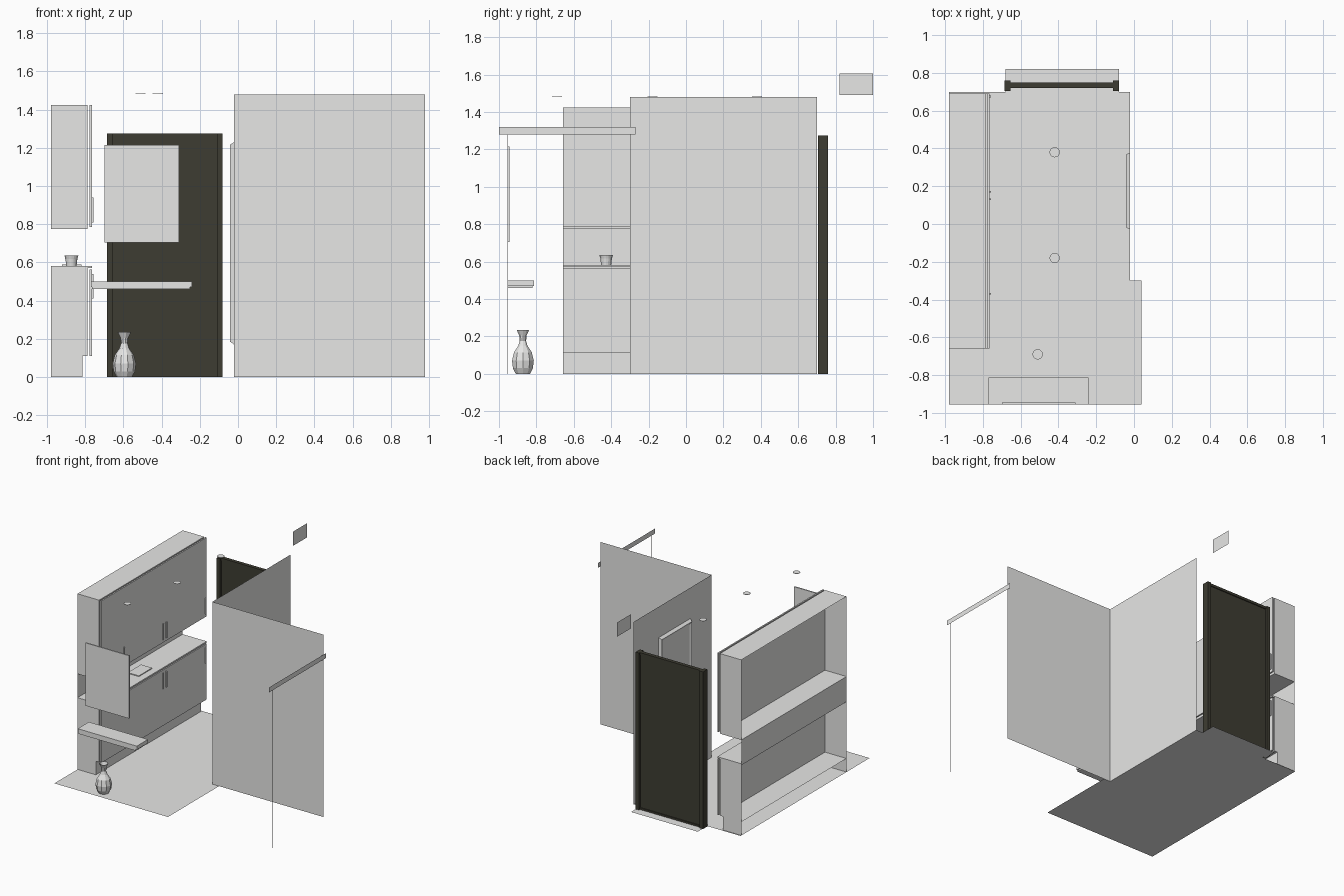
import bpy, bmesh, math

if "Cube" in bpy.data.objects:
    bpy.data.objects.remove(bpy.data.objects["Cube"], do_unlink=True)


def material(name, colour):
    mat = bpy.data.materials.new(name)
    mat.use_nodes = True
    mat.diffuse_color = colour
    mat.node_tree.nodes["Principled BSDF"].inputs["Base Color"].default_value = colour
    return mat


plaster = material("pale_grey", (0.8, 0.8, 0.79, 1))
dark = material("dark_olive", (0.048, 0.046, 0.032, 1))


def finish(name, bm, mat):
    mesh = bpy.data.meshes.new(name)
    bm.to_mesh(mesh)
    bm.free()
    mesh.materials.append(mat)
    obj = bpy.data.objects.new(name, mesh)
    bpy.context.collection.objects.link(obj)
    return obj


def box_mesh(x, y, z):
    bm = bmesh.new()
    bmesh.ops.create_cube(bm, size=1)
    for v in bm.verts:
        for axis, (low, high) in enumerate((x, y, z)):
            v.co[axis] = high if v.co[axis] > 0 else low
    return bm


def box(name, x, y, z, mat=plaster, open_back=False):
    bm = box_mesh(x, y, z)
    if open_back:
        back = [f for f in bm.faces if f.normal.x < -0.5]
        bmesh.ops.delete(bm, geom=back, context="FACES")
    return finish(name, bm, mat)


def sheet(name, corners, mat=plaster):
    bm = bmesh.new()
    bm.faces.new([bm.verts.new(c) for c in corners])
    return finish(name, bm, mat)


def upright(name, start, end, z):
    # vertical sheet between two plan points
    return sheet(name, [(*start, z[0]), (*end, z[0]), (*end, z[1]), (*start, z[1])])


def lathe(name, profile, centre, sides, base):
    bm = bmesh.new()
    rings = []
    for r, z in profile:
        rings.append([bm.verts.new((centre[0] + r * math.cos(math.tau * i / sides),
                                    centre[1] + r * math.sin(math.tau * i / sides),
                                    base + z)) for i in range(sides)])
    for low, high in zip(rings, rings[1:]):
        for i in range(sides):
            j = (i + 1) % sides
            bm.faces.new((low[i], low[j], high[j], high[i]))
    bm.faces.new(rings[0][::-1])
    bm.faces.new(rings[-1])
    return finish(name, bm, plaster)


# Floor with the wider front bay and the doorway threshold
left, right, front, back, bend = -0.98, -0.02, -0.955, 0.7, -0.3
sheet("floor", [(left, front, 0), (0.04, front, 0), (0.04, bend, 0), (right, bend, 0),
                (right, back, 0), (-0.08, back, 0), (-0.08, 0.82, 0), (-0.68, 0.82, 0),
                (-0.68, back, 0), (left, back, 0)])

# Walls
wall_height = (0, 1.48)
upright("front_wall", (right, bend), (0.978, bend), wall_height)
upright("side_wall", (right, back), (right, bend), wall_height)
upright("wall_header", (0.98, -1), (0.98, -0.27), (1.28, 1.32))
upright("wall_edge", (0.98, front), (0.98, front + 0.003), (0, 1.28))
upright("back_lintel", (-0.08, 0.82), (-0.08, 1), (1.49, 1.605))

# Framed panel on the side wall: chamfered rim, recessed centre
bm = box_mesh((-0.042, right), (-0.03, 0.38), (0.17, 1.23))
face = next(f for f in bm.faces if f.normal.x < -0.5)
for v in face.verts:
    v.co.y += 0.012 if v.co.y < 0.1 else -0.012
    v.co.z += 0.015 if v.co.z < 0.5 else -0.015
bmesh.ops.inset_region(bm, faces=[face], thickness=0.025)
for v in face.verts:
    v.co.x += 0.01
finish("wall_panel", bm, plaster)

# Entrance door
box("door_leaf", (-0.66, -0.1), (0.725, 0.742), (0.01, 1.265), dark)
for side, x in (("left", -0.095), ("right", -0.67)):
    box("door_post_" + side, (x - 0.015, x + 0.015), (0.705, 0.76), (0, 1.275), dark)
box("door_sill", (-0.66, -0.1), (0.72, 0.75), (0.001, 0.015), dark)
box("door_head", (-0.66, -0.1), (0.72, 0.75), (1.255, 1.275), dark)

# Kitchen run, open at the back
run = (-0.658, 0.69)
door_x = (-0.776, -0.765)
box("plinth", (left, -0.815), run, (0, 0.11), open_back=True)
box("lower_cabinet", (left, -0.787), run, (0.11, 0.57), open_back=True)
box("upper_cabinet", (left, -0.787), run, (0.775, 1.425), open_back=True)
box("worktop", (left, -0.764), run, (0.57, 0.582))
upright("splashback", (left, run[0]), (left, run[1]), (0.58, 0.775))
box("lower_doors", door_x, run, (0.11, 0.562))
box("upper_doors", door_x, run, (0.785, 1.425))

# Door handles on both rows
for row, low in (("lower", 0.41), ("upper", 0.81)):
    for i, y in enumerate((-0.37, 0.13, 0.17, 0.675)):
        box(f"{row}_handle_{i}", (-0.767, -0.757), (y - 0.004, y + 0.004), (low, low + 0.13))

# Hob and cup on the worktop
box("hob", (-0.92, -0.82), (-0.1, 0.07), (0.582, 0.589))
lathe("cup", [(0.027, 0), (0.031, 0.035), (0.036, 0.053), (0.03, 0.053), (0.024, 0.01)],
      (-0.872, -0.427), 16, 0.582)

# Mirror and shelf on the front side
box("mirror", (-0.7, -0.31), (front, -0.945), (0.705, 1.215))
box("shelf", (-0.77, -0.24), (front, -0.812), (0.47, 0.5))
box("shelf_underside", (-0.765, -0.25), (front, -0.82), (0.46, 0.47))

# Faceted vase
lathe("vase", [(0.04, 0), (0.056, 0.03), (0.061, 0.07), (0.05, 0.115), (0.026, 0.15),
               (0.018, 0.175), (0.021, 0.205), (0.035, 0.235), (0.03, 0.235), (0.014, 0.19)],
      (-0.595, -0.872), 10, 0)

# Ceiling spotlights
for i, spot in enumerate(((-0.42, 0.38), (-0.42, -0.18), (-0.51, -0.69))):
    lathe(f"spotlight_{i}", [(0.027, 0), (0.027, 0.003)], spot, 20, 1.482)
